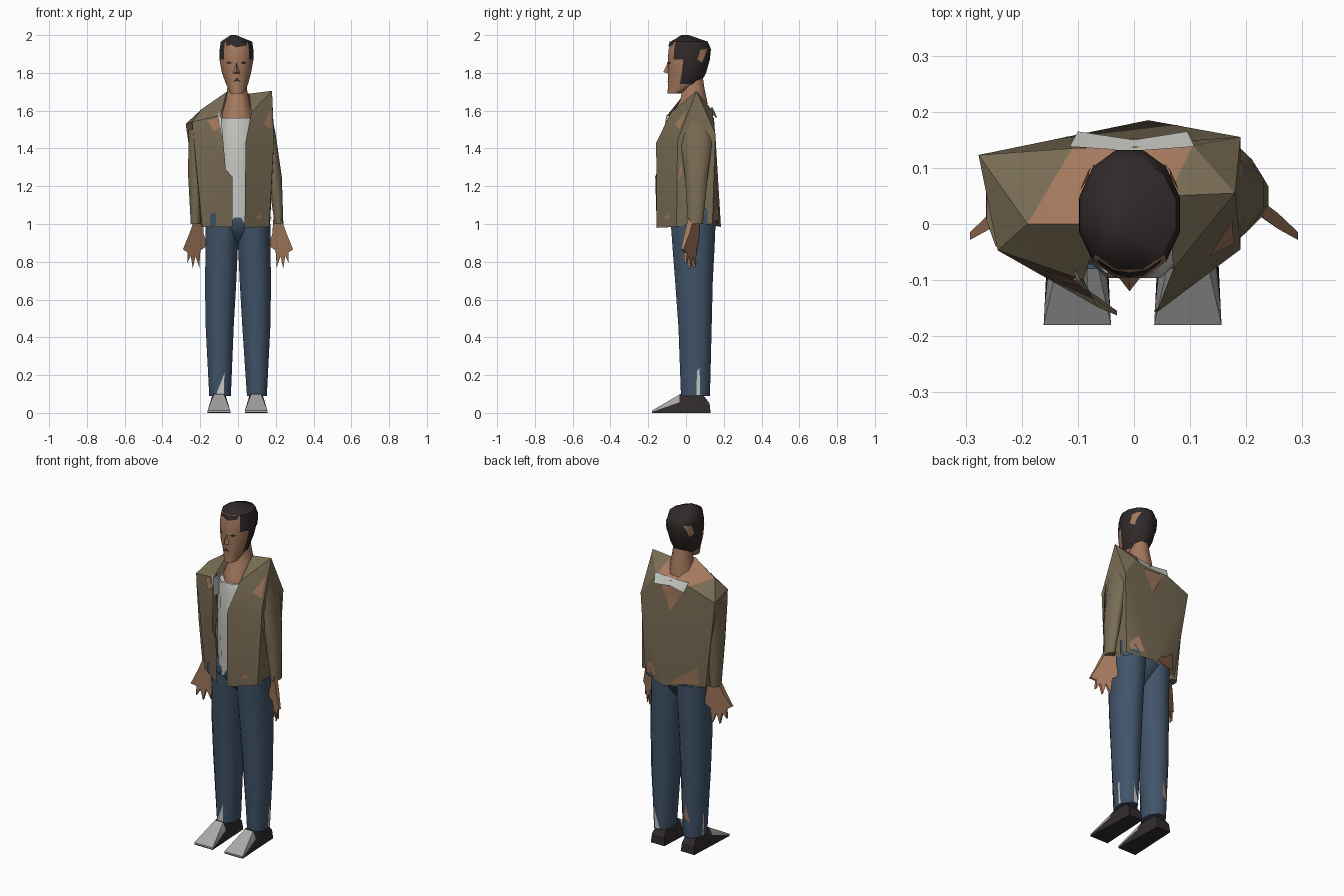
import bpy, bmesh, math
from mathutils import Vector
from mathutils.bvhtree import BVHTree

if "Cube" in bpy.data.objects:
    bpy.data.objects.remove(bpy.data.objects["Cube"], do_unlink=True)


def material(name, *rgb):
    m = bpy.data.materials.new(name)
    m.use_nodes = True
    m.diffuse_color = (*rgb, 1)
    shader = m.node_tree.nodes["Principled BSDF"]
    shader.inputs["Base Color"].default_value = (*rgb, 1)
    shader.inputs["Roughness"].default_value = 0.9
    return m


olive = material("olive jacket", .19, .15, .088)
denim = material("blue denim", .052, .088, .142)
skin = material("skin", .37, .19, .11)
hair = material("dark hair", .03, .022, .022)
white = material("white shirt", .58, .59, .55)
grey = material("grey shoe", .40, .39, .39)
dark = material("dark shoe", .03, .024, .025)


def finish(name, bm, mats, rule=None, angle=40, solid=True):
    """Turn a bmesh into a shaded object; rule picks the material of a face."""
    if solid:
        bmesh.ops.recalc_face_normals(bm, faces=bm.faces)
    bm.normal_update()
    for f in bm.faces:
        if rule:
            f.material_index = rule(f.calc_center_median(), f.normal)
    mesh = bpy.data.meshes.new(name)
    bm.to_mesh(mesh)
    bm.free()
    for m in mats:
        mesh.materials.append(m)
    ob = bpy.data.objects.new(name, mesh)
    bpy.context.collection.objects.link(ob)
    bpy.ops.object.select_all(action="DESELECT")
    ob.select_set(True)
    bpy.context.view_layer.objects.active = ob
    bpy.ops.object.shade_smooth_by_angle(angle=math.radians(angle))
    return ob


def loft(name, rings, mats, sides=8, rule=None, angle=70):
    """Skin elliptical rings given as (z, centre x, centre y, radius x, radius y)."""
    bm = bmesh.new()
    loops = []
    for z, cx, cy, rx, ry in rings:
        turns = [math.tau * (i + .5) / sides for i in range(sides)]
        loops.append([bm.verts.new((cx + rx * math.cos(t), cy + ry * math.sin(t), z))
                      for t in turns])
    for low, high in zip(loops, loops[1:]):
        for i in range(sides):
            j = (i + 1) % sides
            bm.faces.new((low[i], low[j], high[j], high[i]))
    bm.faces.new(loops[0][::-1])
    bm.faces.new(loops[-1])
    return finish(name, bm, mats, rule, angle)


def polygons(name, points, faces, mats):
    """Open shell from named points; each face is (material index, point names)."""
    bm = bmesh.new()
    verts = {k: bm.verts.new(p) for k, p in points.items()}
    for index, names in faces:
        f = bm.faces.new([verts[n] for n in names.split()])
        f.material_index = index
    bmesh.ops.recalc_face_normals(bm, faces=bm.faces)
    bmesh.ops.triangulate(bm, faces=bm.faces)
    return finish(name, bm, mats, angle=30, solid=False)


def patch(name, target, outline, mat, view):
    """Drape a thin patch over a part; outline is (across, z) seen along view."""
    tree = BVHTree.FromPolygons([v.co for v in target.data.vertices],
                                [p.vertices for p in target.data.polygons])
    view = Vector(view)
    bm = bmesh.new()
    bm.faces.new([bm.verts.new((u, 0, z) if view.y else (0, u, z)) for u, z in outline])
    bmesh.ops.triangulate(bm, faces=bm.faces)
    bmesh.ops.subdivide_edges(bm, edges=bm.edges, cuts=3, use_grid_fill=True)
    for v in list(bm.verts):
        hit = tree.ray_cast(v.co - view * 2, view)[0]
        if hit:
            v.co = hit - view * .005
        else:
            bm.verts.remove(v)
    bm.normal_update()
    for f in bm.faces:
        if f.normal.dot(view) > 0:
            f.normal_flip()
    return finish(name, bm, [mat], solid=False)


FRONT, BACK, LEFT, RIGHT = (0, 1, 0), (0, -1, 0), (-1, 0, 0), (1, 0, 0)

# Head with painted hair
def hair_rule(c, n):
    crown = c.z > 1.95 or (c.z > 1.88 and c.y > -.05)
    return int(crown or (c.y > -.02 and c.z > 1.76))


head = loft("head", [(1.69, -.005, -.06, .035, .04), (1.74, -.005, -.01, .06, .087),
                     (1.80, -.008, .005, .08, .105), (1.87, -.008, .015, .093, .115),
                     (1.925, -.008, .02, .092, .116), (1.965, -.008, .017, .086, .102),
                     (2.0, -.025, -.005, .015, .02)], [skin, hair], 12, hair_rule, 50)
polygons("nose", {"top": (-.008, -.094, 1.86), "tip": (-.008, -.12, 1.805),
                  "l": (.014, -.092, 1.795), "r": (-.03, -.092, 1.795)},
         [(0, "top tip l"), (0, "top r tip"), (0, "tip r l")], [skin])
for side, x in (("left", .03), ("right", -.047)):
    patch(side + "_eye", head, [(x - .017, 1.853), (x, 1.845), (x + .017, 1.853),
                                (x, 1.861)], hair, FRONT)
patch("mouth_beard", head, [(-.028, 1.752), (-.006, 1.758), (.016, 1.752),
                            (-.006, 1.775)], hair, FRONT)
patch("fringe", head, [(-.065, 1.965), (-.06, 1.94), (-.02, 1.955), (-.01, 1.935),
                       (.045, 1.945), (.05, 1.965)], hair, FRONT)
for side, view in (("left", LEFT), ("right", RIGHT)):
    patch(side + "_ear", head, [(.06, 1.87), (.085, 1.855), (.115, 1.93), (.075, 1.92)],
          skin, view)

# Neck and shirt
loft("neck", [(1.54, .0, .02, .09, .105), (1.59, -.005, .025, .085, .10),
              (1.65, -.003, .04, .068, .078), (1.72, -.005, .04, .056, .062),
              (1.78, -.005, .035, .05, .058)], [skin])
loft("shirt", [(1.0, 0, .03, .13, .12), (1.3, 0, .02, .13, .125),
               (1.5, 0, .015, .12, .12), (1.56, -.01, .01, .105, .105)], [white])
polygons("shirt_collar", {"a": (-.10, .165, 1.56), "b": (.095, .165, 1.565),
                          "c": (.108, .138, 1.622), "d": (0, .13, 1.607),
                          "e": (-.115, .138, 1.615), "f": (0, .15, 1.57)},
         [(0, "b f d c"), (0, "f a e d")], [white])

# Jacket shell: r = right, l = left
jacket = polygons("jacket", {
    "r_tip": (-.277, .123, 1.53), "r_front": (-.243, -.047, 1.54),
    "r_mid": (-.19, .0, 1.61), "r_neck": (-.06, .0, 1.70),
    "r_lapel": (-.09, -.10, 1.575), "r_fold": (-.065, -.148, 1.29),
    "r_edge": (-.03, -.163, 1.25), "r_hem": (-.03, -.155, .985),
    "r_side": (-.19, -.04, .985), "r_rear": (-.20, .10, 1.0),
    "rear": (.025, .185, .985), "l_rear": (.17, .14, 1.0),
    "l_tip": (.19, .155, 1.48), "l_peak": (.18, .055, 1.705),
    "l_front": (.19, -.045, 1.44), "l_edge": (.04, -.158, 1.43),
    "l_hem": (.035, -.155, .98), "l_side": (.165, -.05, .985),
    "l_lapel": (.07, -.08, 1.59), "l_neck": (.06, .05, 1.69),
    "r_nape": (-.11, .135, 1.59), "l_nape": (.105, .14, 1.60)}, [
    (0, "r_side r_hem r_edge r_fold r_front"), (0, "r_front r_fold r_lapel r_mid"),
    (0, "r_mid r_lapel r_neck"), (0, "r_front r_mid r_tip"),
    (1, "r_mid r_neck r_nape"), (0, "r_mid r_nape r_tip"),
    (1, "r_nape r_neck l_neck l_nape"), (0, "r_tip r_nape l_nape l_tip"),
    (0, "r_tip l_tip rear"), (0, "r_tip rear r_rear"), (0, "l_tip l_rear rear"),
    (0, "l_tip l_nape l_neck l_peak"), (0, "l_peak l_front l_tip"),
    (0, "l_edge l_front l_peak l_lapel"), (0, "l_lapel l_peak l_neck"),
    (0, "l_hem l_side l_front l_edge"), (0, "l_side l_rear l_tip l_front"),
    (0, "r_side r_front r_tip r_rear")], [olive, skin])

# Sleeves
loft("left_sleeve", [(1.0, .217, .05, .025, .042), (1.25, .195, .055, .04, .065),
                     (1.47, .168, .055, .035, .095), (1.58, .16, .05, .02, .04)], [olive])
loft("right_sleeve", [(1.0, -.225, .04, .027, .042), (1.25, -.225, .04, .042, .07),
                      (1.50, -.235, .038, .03, .085)], [olive])

# Bare patches, shirt and denim showing past the jacket
for name, outline, mat, view in (
        ("chest_gap", [(-.16, 1.55), (-.13, 1.49), (-.08, 1.52), (-.09, 1.565)], skin, FRONT),
        ("collar_edge", [(-.106, 1.59), (-.10, 1.54), (-.078, 1.45), (-.088, 1.57)],
         white, FRONT),
        ("hem_gap", [(.09, 1.025), (.13, 1.03), (.115, 1.06)], skin, FRONT),
        ("shoulder_gap", [(.135, 1.53), (.178, 1.50), (.175, 1.61)], skin, FRONT),
        ("side_gap", [(-.045, 1.23), (-.02, 1.27), (-.025, 1.33)], skin, LEFT),
        ("side_waist", [(.09, 1.0), (.115, 1.0), (.115, 1.08), (.095, 1.09)], denim, LEFT),
        ("upper_back_gap", [(-.09, 1.57), (.06, 1.56), (.02, 1.49), (0, 1.42)], skin, BACK),
        ("right_rear_gap", [(-.17, 1.02), (-.02, 1.0), (-.05, 1.04), (-.10, 1.07),
                            (-.165, 1.12)], skin, BACK),
        ("left_rear_gap", [(.07, 1.02), (.15, 1.02), (.16, 1.06), (.11, 1.11)], skin, BACK),
        ("front_waist", [(-.15, .99), (-.115, .99), (-.118, 1.06), (-.148, 1.05)],
         denim, FRONT),
        ("rear_waist", [(.09, 1.0), (.16, 1.01), (.125, 1.06)], denim, BACK)):
    patch(name, jacket, outline, mat, view)

# Hands: fanned plates with pointed fingers
HAND = [(-.03, 1.03), (.012, 1.03), (.04, .95), (.075, .865), (.05, .85), (.052, .795),
        (.033, .83), (.022, .765), (.008, .83), (-.012, .77), (-.018, .86), (-.055, .885),
        (-.035, .95)]
for side, s in (("left", 1), ("right", -1)):
    bm = bmesh.new()
    rows = []
    for offset in (-.014, .014):
        rows.append([bm.verts.new((s * (.217 + u), .035 - .75 * max(u, -.03)
                                   + offset * (1 if z > .9 else .5), z)) for u, z in HAND])
        bm.faces.new(rows[-1])
    for i in range(len(HAND)):
        j = (i + 1) % len(HAND)
        bm.faces.new((rows[0][i], rows[0][j], rows[1][j], rows[1][i]))
    finish(side + "_hand", bm, [skin])

# Trousers
loft("trouser_hips", [(.87, -.002, .042, .02, .03), (.94, -.002, .04, .09, .085),
                      (1.0, -.002, .038, .172, .128), (1.035, -.002, .038, .165, .125)],
     [denim], 10)
legs = {}
for side, s, shift in (("left", 1, .005), ("right", -1, 0)):
    legs[side] = loft(side + "_trouser_leg", [
        (.09, s * .095 + shift, .05, .062 - shift, .083),
        (.45, s * .097, .048, .08, .095), (.70, s * .092, .042, .09, .108),
        (.87, s * .086, .04, .092, .12), (1.0, s * .084, .038, .094, .128)], [denim])

# Pale slits at the trouser cuffs
patch("front_slit", legs["right"], [(-.115, .10), (-.075, .10), (-.072, .21)], white, FRONT)
for side, view in (("left", LEFT), ("right", RIGHT)):
    patch(side + "_side_slit", legs[side], [(.055, .095), (.075, .095), (.072, .24),
                                            (.058, .22)], white, view)
patch("rear_slit", legs["left"], [(.08, .095), (.11, .095), (.115, .21)], white, BACK)
patch("rear_skin_slit", legs["right"], [(-.12, .18), (-.085, .21), (-.09, .30)], skin, BACK)

# Shoes: dark wedges with a pale upper toe
for side, x in (("left", .096), ("right", -.101)):
    bm = bmesh.new()
    for width, y, z in ((.06, -.18, 0), (.06, -.18, .012), (.045, .13, 0), (.04, .125, .05),
                        (.026, -.03, .10), (.03, .08, .11)):
        for s in (-1, 1):
            bm.verts.new((x + s * width, y, z))
    bmesh.ops.convex_hull(bm, input=bm.verts)
    for point, normal in (((0, -.035, 0), (0, 1, 0)), ((0, -.18, .005), (0, -.35, 1))):
        bmesh.ops.bisect_plane(bm, geom=bm.verts[:] + bm.edges[:] + bm.faces[:],
                               plane_co=point, plane_no=normal)
    finish(side + "_shoe", bm, [dark, grey],
           lambda c, n: int(c.y < -.04 and c.z > .005 + .35 * (c.y + .18)), 30)
